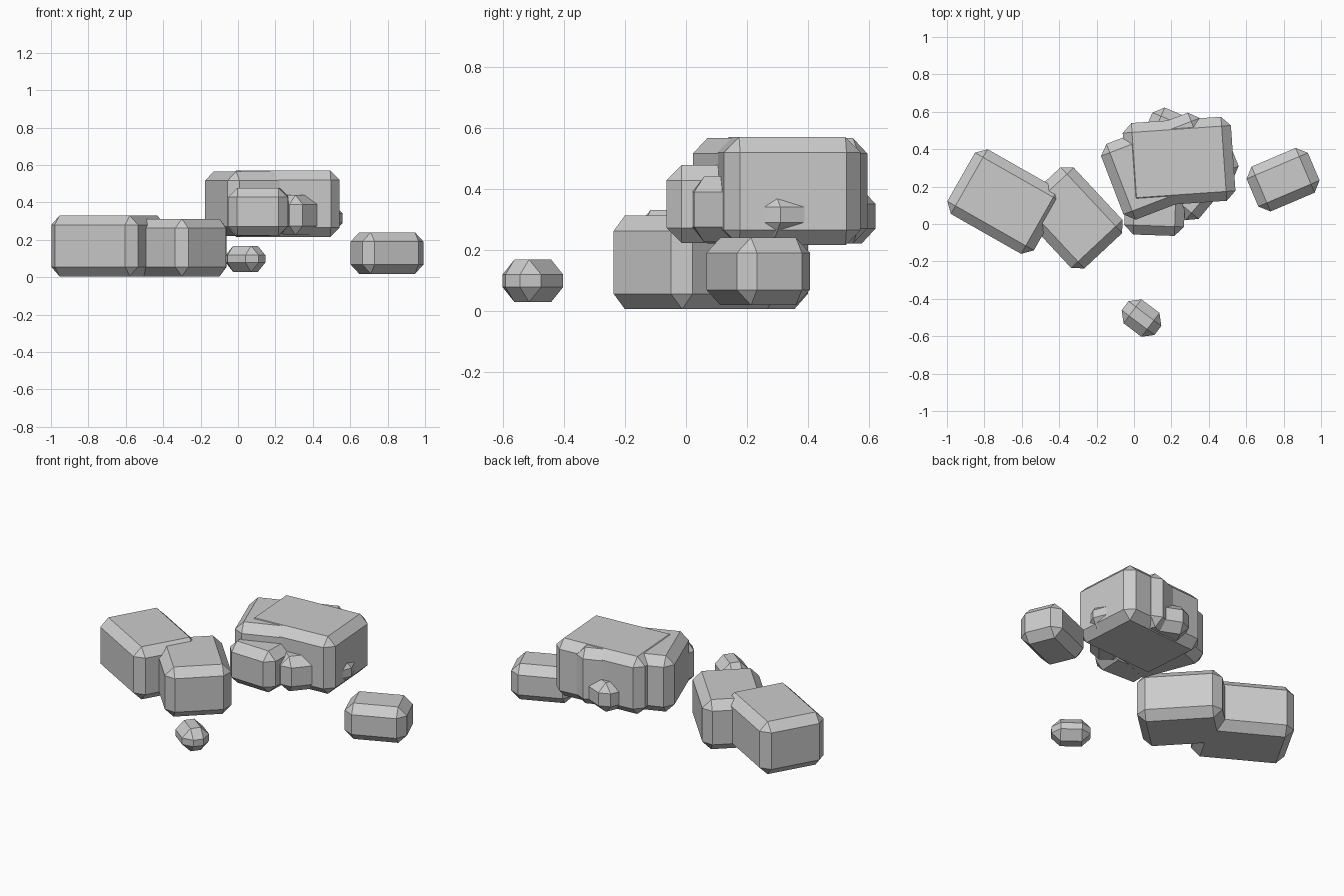
import bpy, bmesh, math
from mathutils import Matrix

if "Cube" in bpy.data.objects:
    bpy.data.objects.remove(bpy.data.objects["Cube"])


def block(name, x, y, half_u, half_v, z0, z1, angle, chamfer=0.05):
    """Box turned about z with every edge chamfered flat."""
    bm = bmesh.new()
    bmesh.ops.create_cube(bm, size=1.0)
    bmesh.ops.scale(bm, vec=(2 * half_u, 2 * half_v, z1 - z0), verts=bm.verts)
    bmesh.ops.bevel(bm, geom=list(bm.edges), offset=chamfer, offset_type='OFFSET',
                    segments=1, profile=0.5, affect='EDGES')
    bmesh.ops.transform(bm, verts=bm.verts,
                        matrix=Matrix.Translation((x, y, (z0 + z1) / 2))
                        @ Matrix.Rotation(math.radians(angle), 4, 'Z'))
    mesh = bpy.data.meshes.new(name)
    bm.to_mesh(mesh)
    bm.free()
    bpy.context.collection.objects.link(bpy.data.objects.new(name, mesh))


# Pair of overlapping rocks on the left
block("left_rock", -0.693, 0.12, 0.266, 0.199, 0.005, 0.33, -29.6)
block("left_inner_rock", -0.329, 0.033, 0.241, 0.188, 0.005, 0.312, -47)

# Loose rocks in front and on the right
block("front_pebble", 0.04, -0.503, 0.11, 0.08, 0.028, 0.168, -37)
block("right_rock", 0.797, 0.237, 0.178, 0.13, 0.018, 0.24, 23)

# Raised cluster: two large rocks
block("cluster_main_rock", 0.241, 0.332, 0.29, 0.225, 0.215, 0.57, 4)
block("cluster_turned_rock", 0.148, 0.309, 0.283, 0.217, 0.22, 0.566, 21)

# Raised cluster: smaller rocks stuck to its sides
block("cluster_front_rock", 0.11, 0.06, 0.16, 0.12, 0.222, 0.478, -2)
block("cluster_corner_rock", 0.317, 0.136, 0.115, 0.092, 0.225, 0.44, 50)
block("cluster_right_pebble", 0.448, 0.319, 0.10, 0.10, 0.24, 0.39, 22)
block("cluster_back_pebble", 0.18, 0.507, 0.11, 0.10, 0.22, 0.40, -23)
